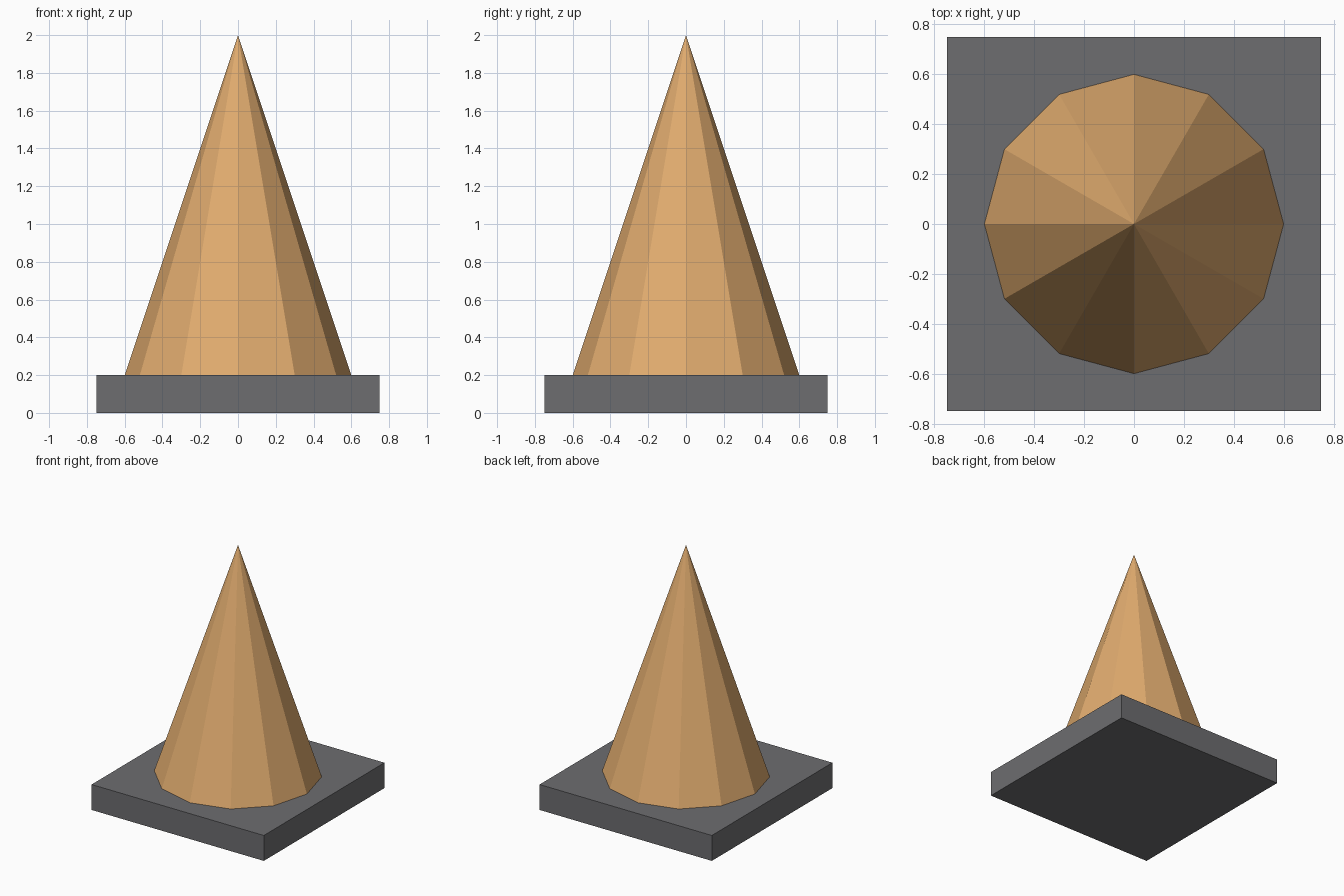
import bpy

if "Cube" in bpy.data.objects:
    bpy.data.objects.remove(bpy.data.objects["Cube"])


def make_material(name, color):
    mat = bpy.data.materials.new(name)
    mat.diffuse_color = (*color, 1.0)
    mat.use_nodes = True
    mat.node_tree.nodes["Principled BSDF"].inputs["Base Color"].default_value = mat.diffuse_color
    return mat


def finish(name, mat):
    obj = bpy.context.object
    obj.name = name
    obj.data.materials.append(mat)
    return obj


BASE_SIZE, BASE_HEIGHT = 1.5, 0.2
CONE_RADIUS, TOTAL_HEIGHT = 0.6, 2.0

orange = make_material("light_orange", (0.75, 0.41, 0.158))
grey = make_material("dark_grey", (0.153, 0.153, 0.16))

# Square base slab
bpy.ops.mesh.primitive_cube_add(size=1, location=(0, 0, BASE_HEIGHT / 2))
base = finish("base_slab", grey)
base.scale = (BASE_SIZE, BASE_SIZE, BASE_HEIGHT)

# Twelve-sided cone standing on the slab
cone_height = TOTAL_HEIGHT - BASE_HEIGHT
bpy.ops.mesh.primitive_cone_add(vertices=12, radius1=CONE_RADIUS, radius2=0,
                                depth=cone_height,
                                location=(0, 0, BASE_HEIGHT + cone_height / 2))
finish("cone", orange)
